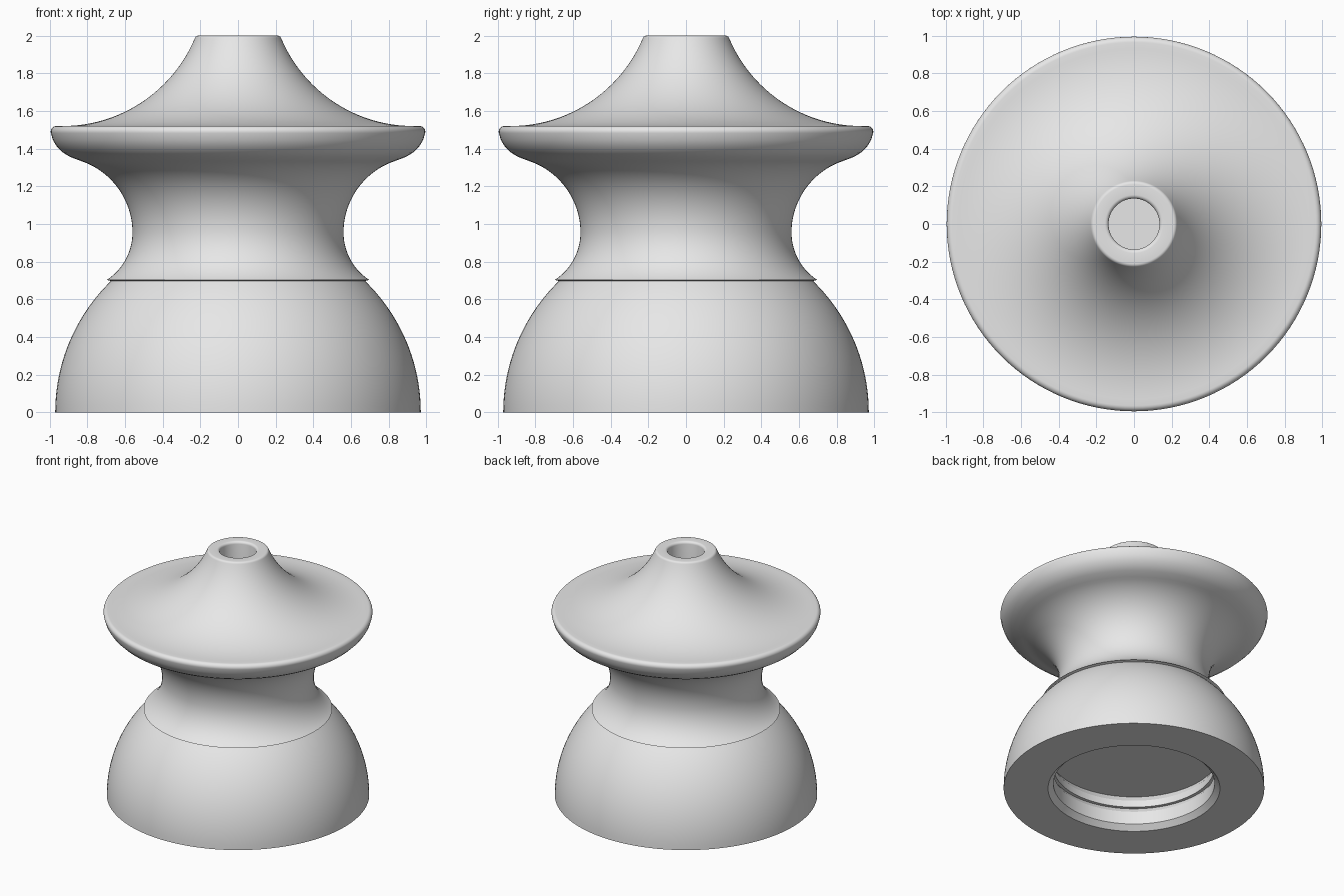
import bpy
import bmesh
from math import cos, sin, radians, tau

cube = bpy.data.objects.get("Cube")
if cube:
    bpy.data.objects.remove(cube, do_unlink=True)


def arc(cx, cz, r, start, end, steps):
    """Points on a circular arc in the (radius, height) plane, angles in degrees."""
    angles = [radians(start + (end - start) * i / steps) for i in range(steps + 1)]
    return [(cx + r * cos(a), cz + r * sin(a)) for a in angles]


def lathe(name, profile, material, steps=128):
    """Revolve a (radius, height) profile around the z axis."""
    bm = bmesh.new()
    verts = [bm.verts.new((r, 0, z)) for r, z in profile]
    edges = [bm.edges.new(pair) for pair in zip(verts, verts[1:])]
    bmesh.ops.spin(bm, geom=verts + edges, cent=(0, 0, 0), axis=(0, 0, 1),
                   angle=tau, steps=steps)
    bmesh.ops.remove_doubles(bm, verts=bm.verts, dist=0.0001)
    bmesh.ops.recalc_face_normals(bm, faces=bm.faces)
    mesh = bpy.data.meshes.new(name)
    bm.to_mesh(mesh)
    bm.free()
    mesh.materials.append(material)
    obj = bpy.data.objects.new(name, mesh)
    bpy.context.collection.objects.link(obj)
    bpy.ops.object.select_all(action='DESELECT')
    obj.select_set(True)
    bpy.context.view_layer.objects.active = obj
    bpy.ops.object.shade_smooth_by_angle(angle=radians(30))
    return obj


grey = bpy.data.materials.new("light_grey")
grey.use_nodes = True
grey.diffuse_color = (0.8, 0.8, 0.8, 1)
grey.node_tree.nodes["Principled BSDF"].inputs["Base Color"].default_value = (0.8, 0.8, 0.8, 1)

# Threaded socket in the underside, from its ceiling down to the base
profile = [(0, 0.29), (0.63, 0.29), (0.60, 0.24), (0.60, 0.185),
           (0.625, 0.185), (0.60, 0.145), (0.60, 0.04), (0.64, 0)]
# Domed base
profile += arc(0, 0, 0.97, 0, 46, 20)
# Waisted neck, tighter below than above
profile += arc(0.86, 0.955, 0.30, 237, 180, 14)
profile += arc(0.96, 0.955, 0.40, 180, 108, 18)[1:]
# Rounded underside and lip of the flange
profile += [(0.893, 1.357), (0.93, 1.38), (0.962, 1.412), (0.982, 1.445)]
profile += arc(0.964, 1.49, 0.03, -15, 90, 8)
# Flared crown sweeping up to the spout
profile += arc(0.93, 2.28, 0.76, 270, 203, 24)
# Rounded spout edge and blind bore
profile += arc(0.21, 1.98, 0.02, 20, 90, 5)
profile += arc(0.155, 1.98, 0.02, 90, 180, 5)
profile += [(0.135, 1.5), (0, 1.5)]

lathe("insulator_body", profile, grey)
